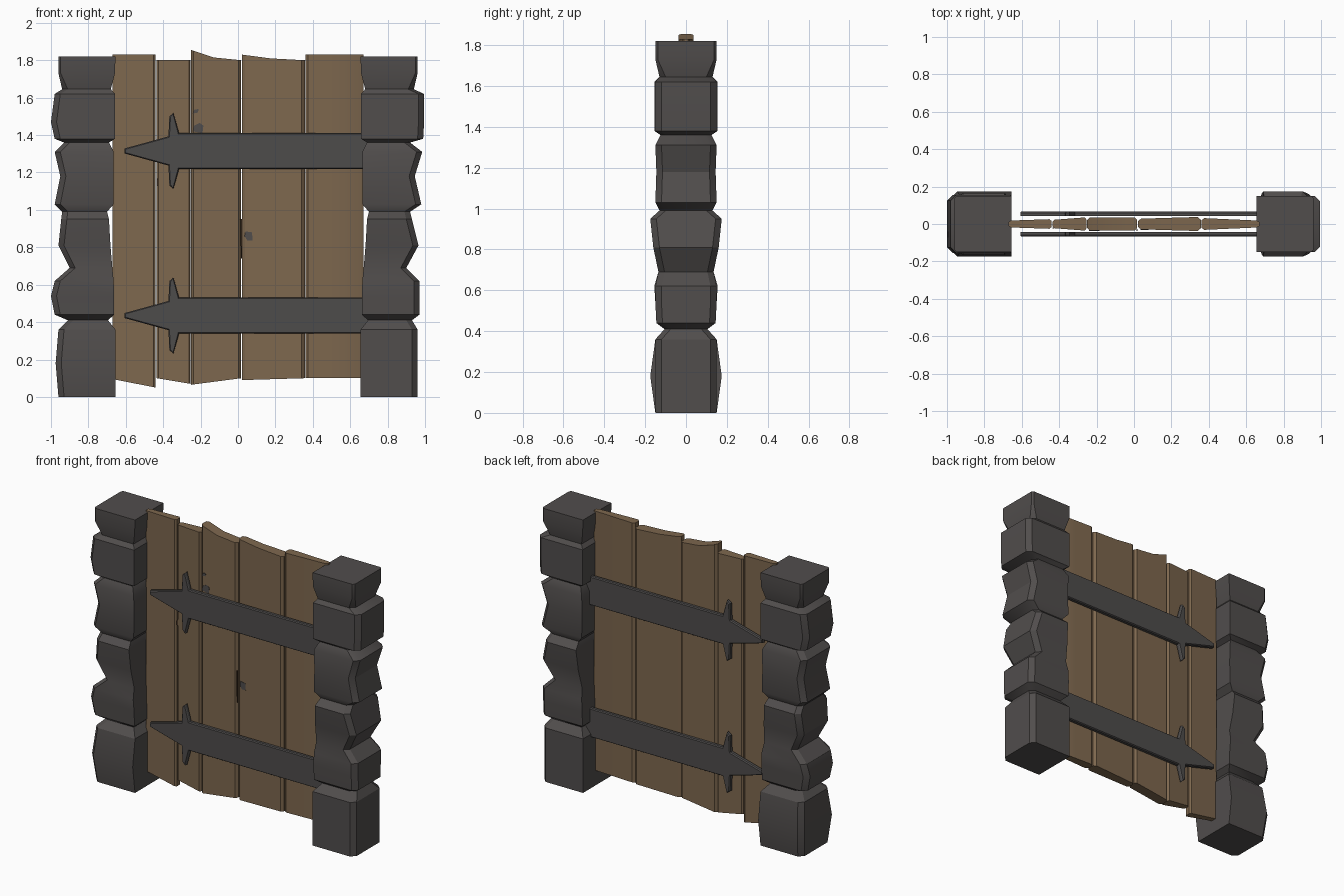
import bpy, bmesh, math

if "Cube" in bpy.data.objects:
    bpy.data.objects.remove(bpy.data.objects["Cube"])


def material(name, rgb):
    m = bpy.data.materials.new(name)
    m.diffuse_color = (*rgb, 1)
    m.use_nodes = True
    m.node_tree.nodes["Principled BSDF"].inputs["Base Color"].default_value = m.diffuse_color
    return m


STONE = material("dark stone", (0.082, 0.075, 0.073))
IRON = material("dark iron", (0.076, 0.072, 0.071))
WOOD = material("brown wood", (0.208, 0.137, 0.077))
GAP = material("dark wood crack", (0.07, 0.04, 0.022))


def finish(bm, name, mat, angle=30):
    bmesh.ops.recalc_face_normals(bm, faces=bm.faces[:])
    me = bpy.data.meshes.new(name)
    bm.to_mesh(me)
    bm.free()
    me.materials.append(mat)
    ob = bpy.data.objects.new(name, me)
    bpy.context.collection.objects.link(ob)
    bpy.ops.object.select_all(action='DESELECT')
    bpy.context.view_layer.objects.active = ob
    ob.select_set(True)
    bpy.ops.object.shade_smooth_by_angle(angle=math.radians(angle))
    return ob


def loft(rings, name, mat):
    """Skin a stack of equal-length point rings and cap both ends."""
    bm = bmesh.new()
    vs = [[bm.verts.new(p) for p in r] for r in rings]
    n = len(rings[0])
    for a, b in zip(vs, vs[1:]):
        for i in range(n):
            j = (i + 1) % n
            bm.faces.new((a[i], a[j], b[j], b[i]))
    bm.faces.new(vs[0])
    bm.faces.new(vs[-1])
    return finish(bm, name, mat)


# Stone posts: z, inner x, outer x left, outer x right, half depth left, right
POST = [
    (0.00, .655, .96, .96, .15, .15),
    (0.18, .655, .975, .96, .175, .15),
    (0.36, .655, .96, .96, .15, .15),
    (0.41, .695, .91, .93, .105, .105),
    (0.44, .662, .98, .97, .145, .145),
    (0.54, .662, 1.0, .97, .15, .15),
    (0.62, .665, .98, .97, .155, .15),
    (0.69, .672, .90, .90, .135, .135),
    (0.81, .682, .96, .965, .155, .16),
    (0.95, .69, .945, .93, .165, .175),
    (0.99, .70, .94, .92, .13, .13),
    (1.03, .665, .98, .98, .15, .15),
    (1.18, .665, .95, .945, .145, .145),
    (1.31, .665, .98, .985, .15, .15),
    (1.36, .69, .93, .92, .125, .125),
    (1.38, .658, .98, .99, .155, .15),
    (1.47, .658, 1.0, .995, .155, .15),
    (1.62, .658, .98, .995, .155, .15),
    (1.645, .68, .94, .94, .13, .13),
    (1.73, .658, .96, .96, .15, .15),
    (1.82, .655, .96, .96, .15, .15),
]
for side, name in ((-1, "left_post"), (1, "right_post")):
    rings = []
    for z, xi, xl, xr, yl, yr in POST:
        xo, y = (xl, yl) if side < 0 else (xr, yr)
        c = 0.03 if z < 1.65 else 0.012
        prof = [(xi, -y), (xo - c, -y), (xo, c - y), (xo, y - c), (xo - c, y), (xi, y)]
        rings.append([(side * px, py, z) for px, py in prof])
    loft(rings, name, STONE)

# Planks: x range, bottom z at both sides, top z left / middle / right, half depth left / right
PLANKS = [
    (-.67, -.44, .095, .05, 1.83, 1.83, 1.83, .018, .026),
    (-.435, -.253, .10, .07, 1.80, 1.80, 1.80, .022, .036),
    (-.25, .017, .065, .10, 1.855, 1.815, 1.80, .036, .036),
    (.022, .357, .09, .10, 1.83, 1.81, 1.80, .028, .038),
    (.36, .67, .10, .10, 1.83, 1.83, 1.83, .032, .018),
]
for k, (x0, x1, b0, b1, t0, tm, t1, d0, d1) in enumerate(PLANKS):
    rings = []
    stations = [(0, .6), (.05, 1), (.45, 1), (.95, 1), (1, .6)]
    for f, s in stations:
        x = x0 + (x1 - x0) * f
        d = (d0 + (d1 - d0) * f) * s
        b = b0 + (b1 - b0) * f
        t = t0 + (tm - t0) * f / .45 if f < .45 else tm + (t1 - tm) * (f - .45) / .55
        rings.append([(x, -d, b), (x, d, b), (x, d, t), (x, -d, t)])
    loft(rings, f"plank_{k + 1}", WOOD)

# Iron straps with arrow tips and spikes: upper half of the outline, mirrored in z
HALF = [(-.608, .013), (-.372, .078), (-.367, .185), (-.345, .203), (-.315, .096), (.70, .096)]
OUTLINE = HALF + [(x, -z) for x, z in reversed(HALF)]
for zc, level in ((0.435, "lower"), (1.315, "upper")):
    for sy, side in ((-1, "front"), (1, "back")):
        bm = bmesh.new()
        inner = [bm.verts.new((x, sy * .042, zc + z)) for x, z in OUTLINE]
        face = bm.faces.new(inner)
        bm.normal_update()
        if face.normal.y * sy < 0:
            face.normal_flip()
        ext = bmesh.ops.extrude_face_region(bm, geom=[face], use_keep_orig=True)
        top = [g for g in ext["geom"] if isinstance(g, bmesh.types.BMFace)]
        for v in top[0].verts:
            v.co.y = sy * .06
        bm.normal_update()
        bmesh.ops.inset_region(bm, faces=top, thickness=.007, depth=.007)
        finish(bm, f"{level}_{side}_strap", IRON, 20)


# Worn holes and cracks on the front, as thin plates
def plate(name, pts, y, mat):
    loft([[(x, y, z) for x, z in pts], [(x, y + .006, z) for x, z in pts]], name, mat)


plate("large_worn_hole", [(-.24, 1.42), (-.19, 1.41), (-.185, 1.45), (-.205, 1.465), (-.235, 1.45)], -.038, STONE)
plate("small_worn_hole", [(-.24, 1.515), (-.215, 1.52), (-.21, 1.54), (-.235, 1.535)], -.038, STONE)
plate("middle_worn_hole", [(.035, .86), (.05, .835), (.078, .835), (.075, .88), (.04, .885)], -.031, STONE)
plate("middle_crack", [(.012, .95), (.016, .74), (.022, .74), (.022, .95)], -.035, GAP)
plate("side_crack", [(-.436, 1.13), (-.427, 1.13), (-.427, 1.17), (-.436, 1.16)], -.025, GAP)
